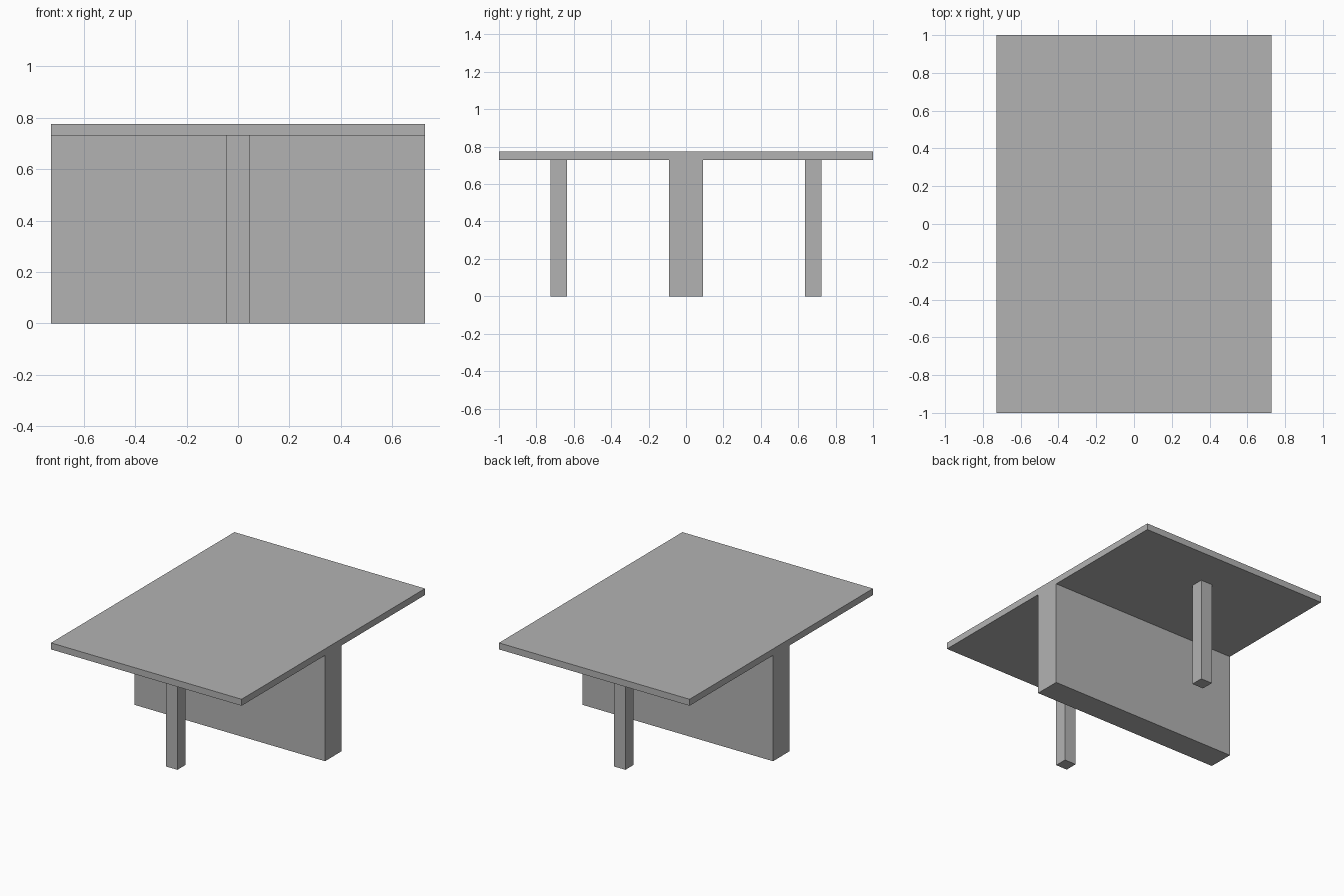
import bpy
from mathutils import Matrix, Vector

# Remove the default cube
cube = bpy.data.objects.get("Cube")
if cube:
    bpy.data.objects.remove(cube, do_unlink=True)

# Single grey material
GREY = (0.45, 0.45, 0.45, 1)
grey = bpy.data.materials.new("plain_grey")
grey.use_nodes = True
grey.diffuse_color = GREY
grey.node_tree.nodes["Principled BSDF"].inputs["Base Color"].default_value = GREY

WIDTH, LENGTH = 1.455, 2.0
UNDERSIDE, HEIGHT = 0.73, 0.775
LEG = 0.088
LEG_Y = 0.68


def box(name, size, y, z_low, z_high):
    """Add a block centred on x = 0 between two heights."""
    bpy.ops.mesh.primitive_cube_add(size=1)
    obj = bpy.context.object
    obj.name = obj.data.name = name
    scale = Vector((size[0], size[1], z_high - z_low))
    obj.data.transform(Matrix.Diagonal(scale).to_4x4())
    obj.location = (0, y, (z_low + z_high) / 2)
    obj.data.materials.append(grey)
    return obj


# Slab top, full-width central support and two square legs
box("table_top", (WIDTH, LENGTH), 0, UNDERSIDE, HEIGHT)
box("central_support", (WIDTH, 0.18), 0, 0, UNDERSIDE)
for name, side in (("front_leg", -1), ("back_leg", 1)):
    box(name, (LEG, LEG), side * LEG_Y, 0, UNDERSIDE)
